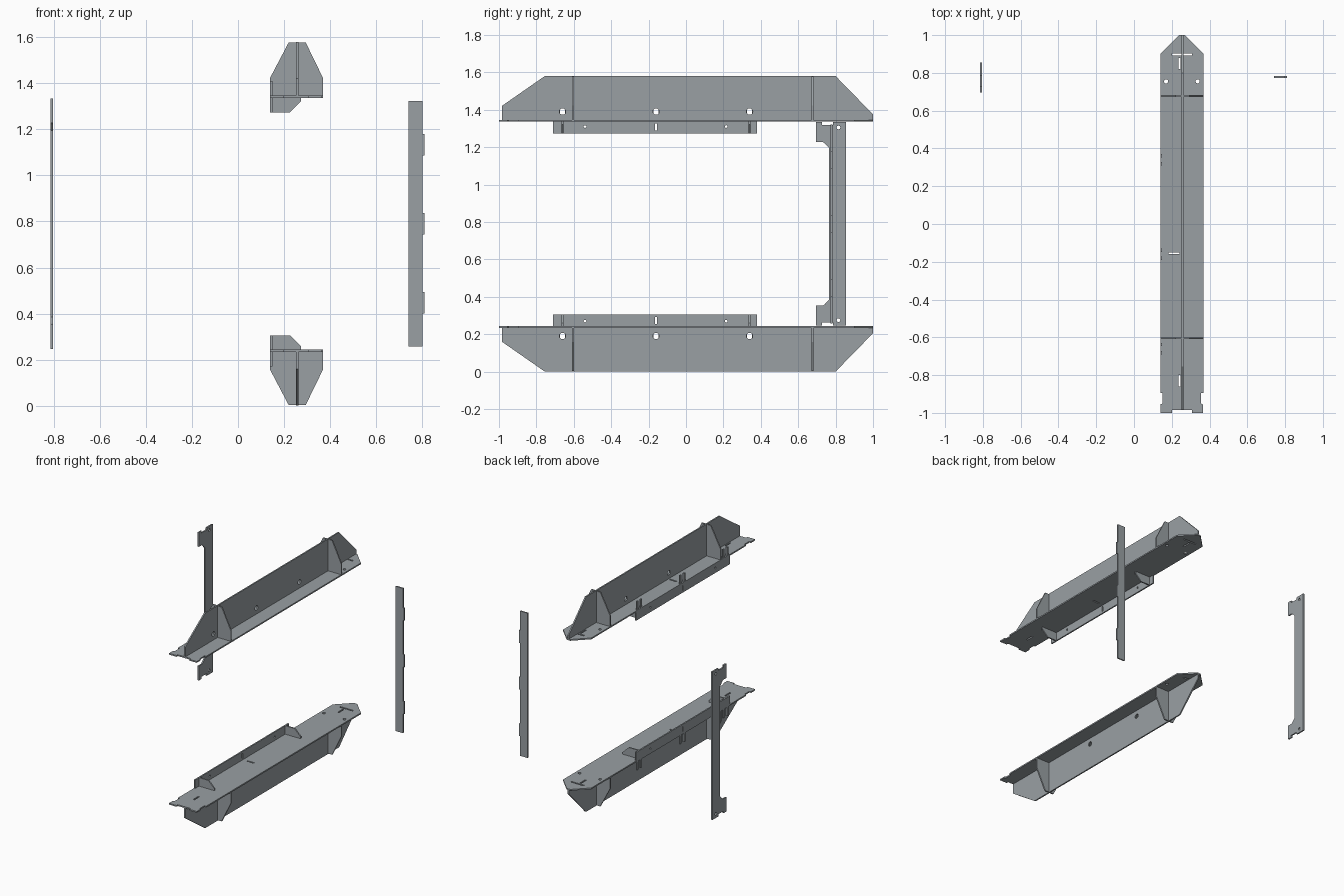
import bpy, bmesh
from math import cos, sin, pi
from mathutils import Matrix, Vector

if "Cube" in bpy.data.objects:
    bpy.data.objects.remove(bpy.data.objects["Cube"])

T = 0.010  # sheet thickness
AXES = {  # columns: local u, local v, sheet normal
    'x': ((0, 1, 0), (0, 0, 1), (1, 0, 0)),
    'y': ((1, 0, 0), (0, 0, 1), (0, -1, 0)),
    'z': ((1, 0, 0), (0, 1, 0), (0, 0, 1)),
}
FLIP = Matrix.Translation((0, 0, 1.58)) @ Matrix.Diagonal((1, 1, -1, 1))

# dark steel grey
STEEL = bpy.data.materials.new("steel_grey")
STEEL.diffuse_color = (0.32, 0.35, 0.37, 1)
STEEL.use_nodes = True
STEEL.node_tree.nodes["Principled BSDF"].inputs["Base Color"].default_value = STEEL.diffuse_color


def circle(u, v, r, n=24):
    return [(u + r * cos(2 * pi * i / n), v + r * sin(2 * pi * i / n)) for i in range(n)]


def rect(u0, v0, u1, v1):
    return [(u0, v0), (u1, v0), (u1, v1), (u0, v1)]


def sheet(name, axis, pos, outline, holes=(), flip=False, t=T):
    """Flat cut sheet: outline with holes, thickened about pos along axis."""
    cu = bpy.data.curves.new(name + "_profile", 'CURVE')
    cu.dimensions, cu.fill_mode, cu.extrude = '2D', 'BOTH', t / 2
    for loop in [outline, *holes]:
        sp = cu.splines.new('POLY')
        sp.points.add(len(loop) - 1)
        for p, (u, v) in zip(sp.points, loop):
            p.co = (u, v, 0, 1)
        sp.use_cyclic_u = True
    tmp = bpy.data.objects.new(name + "_tmp", cu)
    me = bpy.data.meshes.new_from_object(tmp)
    bpy.data.objects.remove(tmp)
    bpy.data.curves.remove(cu)
    m = Matrix([Vector(c) for c in AXES[axis]]).transposed().to_4x4()
    m.translation = Vector(AXES[axis][2]) * (pos if axis != 'y' else -pos)
    if flip:
        m = FLIP @ m
    bm = bmesh.new()
    bm.from_mesh(me)
    bm.transform(m)
    bmesh.ops.remove_doubles(bm, verts=bm.verts, dist=1e-5)
    bmesh.ops.recalc_face_normals(bm, faces=bm.faces)
    for f in bm.faces:
        f.smooth = False
        f.material_index = 0
    bm.to_mesh(me)
    bm.free()
    me.name = name
    me.materials.clear()
    me.materials.append(STEEL)
    ob = bpy.data.objects.new(name, me)
    bpy.context.collection.objects.link(ob)
    return ob


L, R, WEB = 0.139, 0.369, 0.257       # beam edges and web position
STATIONS = (-0.66, -0.16, 0.34)       # bracket positions along the beam
P0, P1 = 0.234, 0.244                 # flange plate bottom and top

for side, flip in (("lower", False), ("upper", True)):
    # long flange plate with pointed end, notched end and slots
    plate = [(L, -1), (0.20, -1), (0.20, -0.985), (0.307, -0.985), (0.307, -1),
             (R - .004, -1), (R - .004, -0.955), (R - .014, -0.95), (R - .014, -0.895),
             (R, -0.895), (R, 0.90), (0.27, 1), (0.24, 1), (L, 0.90)]
    for y in reversed(STATIONS):
        plate += [(L, y + .03), (L + T, y + .03), (L + T, y - .03), (L, y - .03)]
    plate += [(L, -0.895), (L + .012, -0.895), (L + .012, -0.95), (L, -0.955)]
    sheet(side + "_flange_plate", 'z', (P0 + P1) / 2, plate,
          [rect(0.20, 0.892, 0.307, 0.903), rect(0.236, 0.82, 0.247, 0.88),
           rect(0.236, -0.86, 0.247, -0.80), rect(0.183, -0.160, 0.24, -0.150),
           circle(0.17, 0.755, 0.011), circle(0.337, 0.755, 0.011)], flip)

    # upright web with sloped ends and round holes
    sheet(side + "_web", 'x', WEB,
          [(-0.985, P0), (-0.985, 0.16), (-0.755, 0), (0.80, 0), (1.0, 0.205), (1.0, P0)],
          [circle(y, 0.19, 0.017) for y in STATIONS], flip)

    # tapered cross ribs, one half on each side of the web
    for end, y in (("front", -0.605), ("back", 0.677)):
        for half, edge, s in (("left", L, -1), ("right", R, 1)):
            inner = WEB + s * T / 2
            sheet(f"{side}_{end}_{half}_rib", 'y', y,
                  [(inner, P0), (edge, P0), (edge, 0.157), (WEB + s * .037, 0.003),
                   (inner, 0.003)], (), flip)

    # side strip with forked tabs that pass through the plate edge
    strip = [(-0.71, P1)]
    for y in STATIONS:
        strip += [(y - .03, P1), (y - .03, 0.17), (y - .013, 0.17), (y - .013, P0),
                  (y + .013, P0), (y + .013, 0.17), (y + .03, 0.17), (y + .03, P1)]
    strip += [(0.38, P1), (0.38, 0.306), (-0.71, 0.306)]
    sheet(side + "_side_strip", 'x', L + T / 2, strip,
          [rect(y - .005, 0.254, y + .005, 0.291) for y in STATIONS] +
          [circle(y, 0.270, 0.007) for y in (-0.54, 0.215)], flip)

    # bracket gussets with a tab through the strip
    for end, y in (("front", STATIONS[0]), ("back", STATIONS[2])):
        sheet(f"{side}_{end}_gusset", 'y', y,
              [(L + T, P1), (0.273, P1), (0.273, 0.259), (0.225, 0.306), (L + T, 0.306),
               (L + T, 0.291), (L, 0.291), (L, 0.254), (L + T, 0.254)], (), flip)

# left post: slim bar with a stepped foot at each end
foot = [(0.856, 0.246), (0.786, 0.246), (0.786, 0.262), (0.727, 0.262), (0.727, 0.246),
        (0.695, 0.246), (0.695, 0.352), (0.73, 0.352), (0.742, 0.360), (0.765, 0.385)]
sheet("left_post", 'x', -0.809, foot + [(y, 1.58 - z) for y, z in reversed(foot)],
      [circle(0.815, 0.275, 0.010), circle(0.815, 1.305, 0.010)])

# right post: plain bar with three edge tabs
bar = [(0.74, 0.258), (0.80, 0.258)]
for z in (0.447, 0.79, 1.133):
    bar += [(0.80, z - .046), (0.81, z - .046), (0.81, z + .046), (0.80, z + .046)]
bar += [(0.80, 1.322), (0.74, 1.322)]
sheet("right_post", 'y', 0.778, bar)
